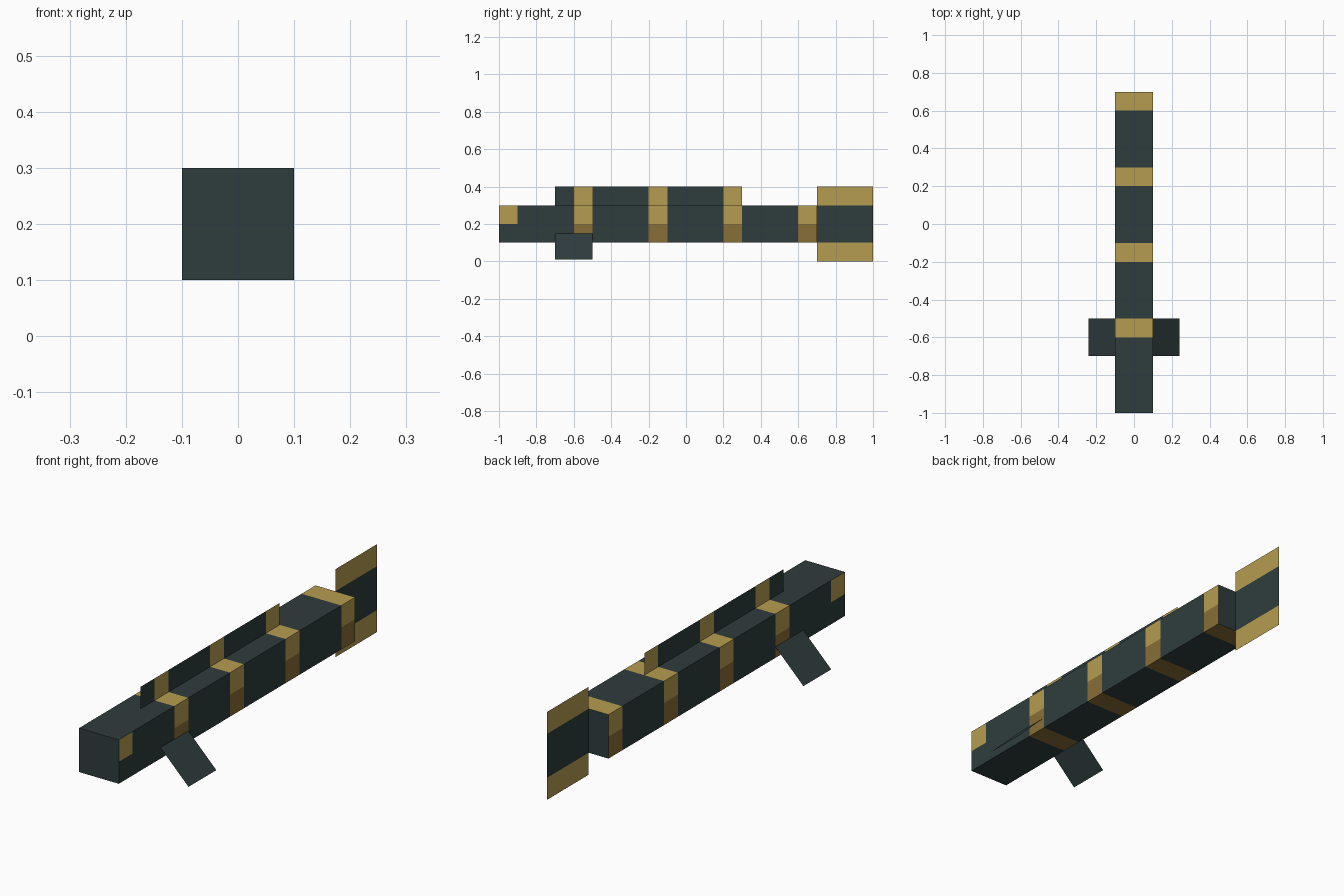
import bpy, bmesh
from mathutils import Vector

cube = bpy.data.objects.get("Cube")
if cube:
    bpy.data.objects.remove(cube, do_unlink=True)


def make_material(name, rgb):
    mat = bpy.data.materials.new(name)
    mat.use_nodes = True
    mat.diffuse_color = (*rgb, 1)
    mat.node_tree.nodes["Principled BSDF"].inputs["Base Color"].default_value = (*rgb, 1)
    return mat


MATERIALS = [
    make_material("dark_teal", (0.028, 0.046, 0.047)),
    make_material("pale_gold", (0.47, 0.335, 0.083)),
    make_material("deep_gold", (0.25, 0.157, 0.038)),
]
DARK, GOLD, DEEP = range(3)
STRIPES = (-0.6, -0.2, 0.2, 0.6)   # front edge of each stripe
WIDTH = 0.1


def in_stripe(y):
    return any(s < y < s + WIDTH for s in STRIPES)


def finish(name, bm, cuts, rule):
    """Slice the mesh along (axis, position) planes, colour its faces, add it."""
    for axis, pos in cuts:
        normal = Vector((0, 0, 0))
        normal[axis] = 1
        bmesh.ops.bisect_plane(bm, geom=bm.verts[:] + bm.edges[:] + bm.faces[:],
                               dist=1e-5, plane_co=normal * pos, plane_no=normal)
    bm.normal_update()
    for f in bm.faces:
        f.material_index = rule(f.calc_center_median(), f.normal)
    mesh = bpy.data.meshes.new(name)
    bm.to_mesh(mesh)
    bm.free()
    for mat in MATERIALS:
        mesh.materials.append(mat)
    obj = bpy.data.objects.new(name, mesh)
    bpy.context.collection.objects.link(obj)
    return obj


def sheet(corners):
    bm = bmesh.new()
    bm.faces.new([bm.verts.new(c) for c in corners])
    return bm


def upright(y0, y1, z0, z1):
    return sheet([(0, y0, z0), (0, y1, z0), (0, y1, z1), (0, y0, z1)])


stripe_cuts = [(1, s + d) for s in STRIPES for d in (0, WIDTH)]


# Body: long square bar with stripes and an eye patch on each side
def body_colour(c, n):
    if in_stripe(c.y):
        return GOLD if c.z > 0.2 else DEEP
    if c.y < -0.9 and abs(n.x) > 0.5 and c.z > 0.2:
        return GOLD
    return DARK


bm = bmesh.new()
bmesh.ops.create_cube(bm, size=1)
bmesh.ops.scale(bm, vec=(0.2, 1.7, 0.2), verts=bm.verts)
bmesh.ops.translate(bm, vec=(0, -0.15, 0.2), verts=bm.verts)
finish("body", bm, stripe_cuts + [(1, -0.9), (2, 0.2)], body_colour)

# Back fin: thin striped sheet along the top
finish("back_fin", upright(-0.7, 0.3, 0.3, 0.4), stripe_cuts,
       lambda c, n: GOLD if in_stripe(c.y) else DARK)

# Tail fin: gold above and below a dark middle
finish("tail_fin", upright(0.7, 1.0, 0, 0.4), [(2, 0.1), (2, 0.3)],
       lambda c, n: DARK if 0.1 < c.z < 0.3 else GOLD)

# Side fins: sheets sloping down at 45 degrees
for side, name in ((1, "left_side_fin"), (-1, "right_side_fin")):
    inner, outer = (side * 0.1, 0.15), (side * 0.241, 0.009)
    corners = [(inner[0], -0.7, inner[1]), (outer[0], -0.7, outer[1]),
               (outer[0], -0.5, outer[1]), (inner[0], -0.5, inner[1])]
    finish(name, sheet(corners[::side]), [], lambda c, n: DARK)
